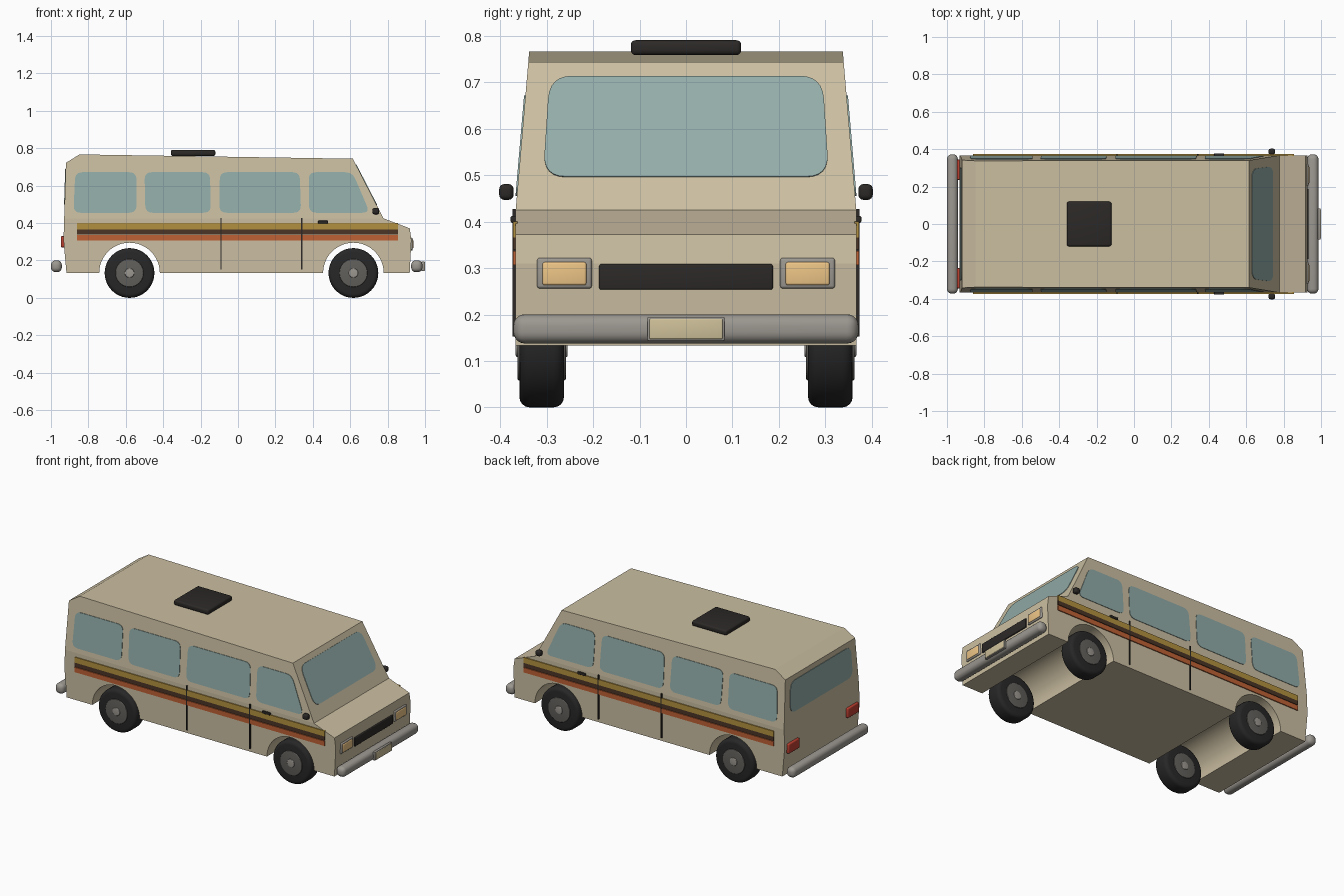
import bpy, bmesh, math
from mathutils import Vector

if "Cube" in bpy.data.objects:
    bpy.data.objects.remove(bpy.data.objects["Cube"])


def material(name, r, g, b):
    m = bpy.data.materials.new(name)
    m.diffuse_color = (r, g, b, 1)
    m.use_nodes = True
    m.node_tree.nodes["Principled BSDF"].inputs["Base Color"].default_value = m.diffuse_color
    return m


TAN = material("tan_paint", 0.60, 0.52, 0.36)
GLASS = material("glass", 0.29, 0.42, 0.40)
BLACK = material("black_trim", 0.025, 0.022, 0.02)
RUBBER = material("rubber", 0.02, 0.02, 0.02)
METAL = material("metal", 0.33, 0.31, 0.28)
RIM = material("rim_grey", 0.12, 0.115, 0.105)
LAMP = material("lamp_amber", 0.85, 0.56, 0.24)
RED = material("lamp_red", 0.50, 0.05, 0.03)
PLATE = material("plate", 0.62, 0.53, 0.32)
GOLD = material("gold_stripe", 0.45, 0.28, 0.05)
BROWN = material("brown_stripe", 0.07, 0.035, 0.02)
ORANGE = material("orange_stripe", 0.52, 0.12, 0.035)


def finish(name, bm, mat):
    bmesh.ops.recalc_face_normals(bm, faces=bm.faces[:])
    me = bpy.data.meshes.new(name)
    bm.to_mesh(me)
    bm.free()
    ob = bpy.data.objects.new(name, me)
    bpy.context.collection.objects.link(ob)
    me.materials.append(mat)
    return ob


def smooth(ob, angle=40):
    bpy.ops.object.select_all(action='DESELECT')
    ob.select_set(True)
    bpy.context.view_layer.objects.active = ob
    bpy.ops.object.shade_smooth_by_angle(angle=math.radians(angle))


def box(name, centre, size, mat, bevel=0.0, seg=3):
    bm = bmesh.new()
    bmesh.ops.create_cube(bm, size=1)
    for v in bm.verts:
        v.co = Vector(centre) + Vector([c * s for c, s in zip(v.co, size)])
    if bevel:
        bmesh.ops.bevel(bm, geom=bm.edges[:], offset=bevel, segments=seg,
                        profile=0.5, affect='EDGES')
    ob = finish(name, bm, mat)
    if bevel:
        smooth(ob)
    return ob


def rounded(pts, r, n=6):
    # rounds every corner of a 2D outline
    out = []
    for i, p in enumerate(pts):
        p = Vector(p)
        a = p + (Vector(pts[i - 1]) - p).normalized() * r
        b = p + (Vector(pts[(i + 1) % len(pts)]) - p).normalized() * r
        for k in range(n + 1):
            t = k / n
            out.append(a * (1 - t) ** 2 + p * 2 * t * (1 - t) + b * t * t)
    return out


def panel(name, pts, offset, mat):
    # thin plate: outer outline plus the same outline pushed inward
    bm = bmesh.new()
    f = bm.faces.new([bm.verts.new(p) for p in pts])
    ext = bmesh.ops.extrude_face_region(bm, geom=[f], use_keep_orig=True)
    for g in ext["geom"]:
        if isinstance(g, bmesh.types.BMVert):
            g.co += Vector(offset)
    return finish(name, bm, mat)


BELT = 0.425


def half_width(z):
    return 0.367 - 0.029 * max(0.0, z - BELT) / 0.34


# body shell: side profile with wheel arches, narrowing above the belt line
AXLES = {"rear": -0.58, "front": 0.617}
AXLE_Z, ARCH = 0.133, 0.162
profile = [(0.918, 0.133), (0.927, 0.31), (0.918, 0.372), (0.778, BELT),
           (0.614, 0.744), (-0.848, 0.767), (-0.92, 0.722), (-0.933, 0.31),
           (-0.917, 0.133)]
for cx in AXLES.values():
    for k in range(25):
        a = math.pi * (1 - k / 24)
        profile.append((cx + ARCH * math.cos(a), AXLE_Z + ARCH * math.sin(a)))
bm = bmesh.new()
side = bm.faces.new([bm.verts.new((x, -0.367, z)) for x, z in profile])
ext = bmesh.ops.extrude_face_region(bm, geom=[side], use_keep_orig=True)
for g in ext["geom"]:
    if isinstance(g, bmesh.types.BMVert):
        g.co.y = 0.367
bmesh.ops.bisect_plane(bm, geom=bm.verts[:] + bm.edges[:] + bm.faces[:], dist=1e-5,
                       plane_co=(0, 0, BELT), plane_no=(0, 0, 1))
for v in bm.verts:
    v.co.y = math.copysign(half_width(v.co.z), v.co.y)
for f in bm.faces:
    c = f.calc_center_median()
    f.smooth = len(f.verts) == 4 and any(
        abs(math.hypot(c.x - cx, c.z - AXLE_Z) - ARCH) < 0.003 for cx in AXLES.values())
finish("van_body", bm, TAN)

# side details, mirrored left and right
WINDOWS = {
    "rear": [(-0.88, 0.455), (-0.543, 0.455), (-0.543, 0.672), (-0.87, 0.672)],
    "middle": [(-0.495, 0.455), (-0.145, 0.455), (-0.15, 0.672), (-0.5, 0.672)],
    "centre": [(-0.1, 0.455), (0.337, 0.455), (0.33, 0.672), (-0.097, 0.672)],
    "door": [(0.38, 0.455), (0.705, 0.455), (0.612, 0.672), (0.378, 0.672)],
}
for s, side in ((-1, "right"), (1, "left")):
    for key, pts in WINDOWS.items():
        outline = [(p.x, s * (half_width(p.y) + 0.003), p.y) for p in rounded(pts, 0.04)]
        panel(f"{side}_{key}_window", outline, (0, -s * 0.008, 0), GLASS)
    for key, z, h, mat in (("gold", 0.383, 0.034, GOLD), ("brown", 0.353, 0.026, BROWN),
                           ("orange", 0.322, 0.030, ORANGE)):
        box(f"{side}_{key}_stripe", (-0.003, s * 0.368, z), (1.715, 0.01, h), mat)
    for key, x in (("rear", -0.091), ("front", 0.341)):
        box(f"{side}_{key}_door_seam", (x, s * 0.368, 0.29), (0.007, 0.0115, 0.275), BLACK)
    box(f"{side}_door_handle", (0.455, s * 0.37, 0.405), (0.054, 0.016, 0.015), BLACK, 0.004)
    box(f"{side}_mirror", (0.737, s * 0.387, 0.464), (0.036, 0.031, 0.034), BLACK, 0.011, 4)
    # headlights and tail lights
    box(f"{side}_headlight_frame", (0.922, s * 0.262, 0.289), (0.022, 0.118, 0.066), METAL, 0.006)
    box(f"{side}_headlight_lens", (0.928, s * 0.262, 0.288), (0.018, 0.095, 0.05), LAMP, 0.005)
    box(f"{side}_tail_light", (-0.936, s * 0.29, 0.3), (0.022, 0.108, 0.06), RED, 0.006)


# windscreen and rear window, lying on the sloped end faces
def end_window(name, low, high, outline, direction):
    (x0, z0), (x1, z1) = low, high
    n = Vector((z1 - z0, 0, x0 - x1)).normalized() * direction
    pts = []
    for p in rounded(outline, 0.05):
        x = x0 + (x1 - x0) * (p.y - z0) / (z1 - z0)
        pts.append(Vector((x, p.x, p.y)) + n * 0.003)
    panel(name, pts, -n * 0.008, GLASS)


end_window("windscreen", (0.778, BELT), (0.614, 0.744),
           [(-0.308, 0.496), (0.308, 0.496), (0.294, 0.713), (-0.294, 0.713)], 1)
end_window("rear_window", (-0.933, 0.31), (-0.92, 0.722),
           [(-0.305, 0.50), (0.305, 0.50), (0.295, 0.69), (-0.295, 0.69)], -1)

# grille, bumpers, plate and roof hatch
box("grille", (0.922, 0, 0.281), (0.024, 0.374, 0.055), BLACK, 0.004)
box("front_bumper", (0.956, 0, 0.169), (0.06, 0.744, 0.063), METAL, 0.025, 5)
box("rear_bumper", (-0.971, 0, 0.169), (0.058, 0.744, 0.063), METAL, 0.025, 5)
box("plate_frame", (0.99, 0, 0.169), (0.016, 0.166, 0.052), METAL, 0.003)
box("number_plate", (0.994, 0, 0.169), (0.012, 0.158, 0.044), PLATE, 0.003)
box("roof_hatch", (-0.24, 0, 0.775), (0.238, 0.238, 0.032), BLACK, 0.01)


# wheels: stacked discs along y
def disc(name, x, y, r, width, mat, bevel):
    bm = bmesh.new()
    bmesh.ops.create_cone(bm, cap_ends=True, segments=40, radius1=r, radius2=r, depth=width)
    rims = [e for e in bm.edges if any(len(f.verts) > 4 for f in e.link_faces)]
    bmesh.ops.bevel(bm, geom=rims, offset=bevel, segments=4, profile=0.5, affect='EDGES')
    for v in bm.verts:
        v.co = Vector((x + v.co.x, y - v.co.z, AXLE_Z + v.co.y))
    smooth(finish(name, bm, mat))


for end, x in AXLES.items():
    for s, side in ((-1, "right"), (1, "left")):
        y = s * 0.311
        disc(f"{end}_{side}_tyre", x, y, 0.133, 0.096, RUBBER, 0.022)
        disc(f"{end}_{side}_rim", x, y, 0.075, 0.104, RIM, 0.004)
        disc(f"{end}_{side}_hub", x, y, 0.025, 0.112, METAL, 0.004)
